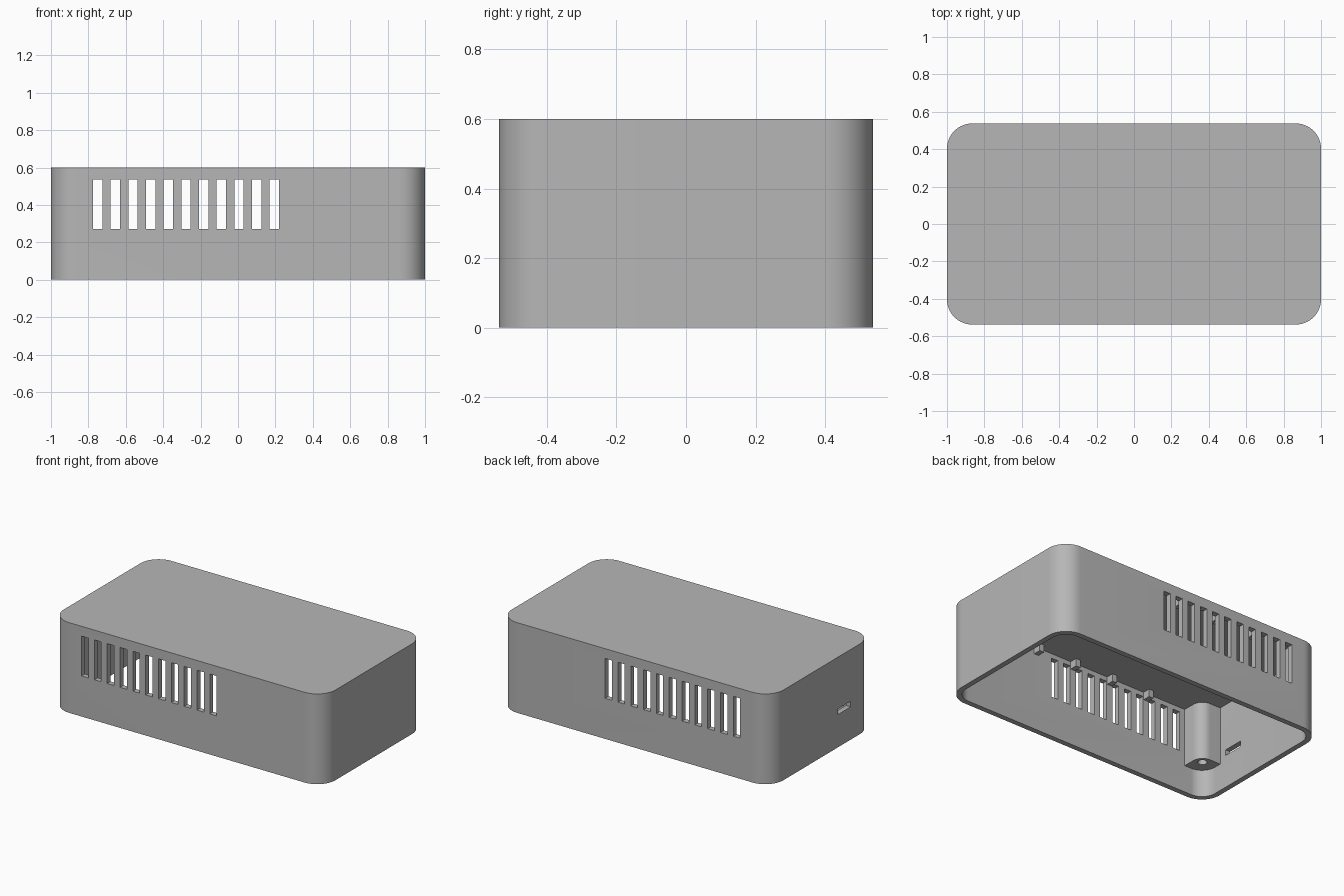
import bpy
import bmesh
from math import cos, sin, pi, radians

if "Cube" in bpy.data.objects:
    bpy.data.objects.remove(bpy.data.objects["Cube"])

# Overall sizes
HX, HY, H = 1.0, 0.5375, 0.6
WALL, RADIUS = 0.035, 0.135
PITCH, FIRST_VENT, VENT_W = 0.0944, -0.75, 0.05

grey = bpy.data.materials.new("matte_grey")
grey.use_nodes = True
colour = (0.47, 0.47, 0.47, 1)
grey.diffuse_color = colour
grey.node_tree.nodes["Principled BSDF"].inputs["Base Color"].default_value = colour

CORNERS = [(1, 1), (-1, 1), (-1, -1), (1, -1)]


def prism(name, centre, half, z0, z1, radii=None, steps=14):
    """Upright prism on a rectangle whose corners are rounded by sign pair."""
    radii = radii or {}
    outline = []
    for i, (sx, sy) in enumerate(CORNERS):
        r = radii.get((sx, sy), 0)
        cx = centre[0] + sx * (half[0] - r)
        cy = centre[1] + sy * (half[1] - r)
        for k in range(steps + 1 if r else 1):
            a = pi / 2 * (i + k / steps)
            outline.append((cx + r * cos(a), cy + r * sin(a), z0))
    bm = bmesh.new()
    base = bm.faces.new([bm.verts.new(p) for p in outline])
    top = bmesh.ops.extrude_face_region(bm, geom=[base])["geom"]
    bmesh.ops.translate(bm, vec=(0, 0, z1 - z0),
                        verts=[v for v in top if isinstance(v, bmesh.types.BMVert)])
    bmesh.ops.recalc_face_normals(bm, faces=bm.faces)
    mesh = bpy.data.meshes.new(name)
    bm.to_mesh(mesh)
    bm.free()
    mesh.materials.append(grey)
    obj = bpy.data.objects.new(name, mesh)
    bpy.context.collection.objects.link(obj)
    return obj


def cut(obj, cutters):
    """Subtract every cutter from the object, then discard the cutters."""
    for c in cutters:
        c.hide_render = True
        mod = obj.modifiers.new("cut", "BOOLEAN")
        mod.operation, mod.solver, mod.object = "DIFFERENCE", "EXACT", c
    graph = bpy.context.evaluated_depsgraph_get()
    obj_mesh = bpy.data.meshes.new_from_object(obj.evaluated_get(graph))
    obj.modifiers.clear()
    obj.data = obj_mesh
    for c in cutters:
        bpy.data.objects.remove(c)


def all_round(r):
    return {c: r for c in CORNERS}


# Case: rounded shell open underneath
case = prism("case_shell", (0, 0), (HX, HY), 0, H, all_round(RADIUS))
cutters = [prism("cavity", (0, 0), (HX - WALL, HY - WALL), -0.1, H - WALL,
                 all_round(RADIUS - WALL))]

# Vents through front and back walls
for i in range(11):
    cutters.append(prism("vent_cutter", (FIRST_VENT + i * PITCH, 0),
                         (VENT_W / 2, 0.7), 0.27, 0.535))

# Cable port in the right wall
cutters.append(prism("port_cutter", (-HX, -0.235), (0.1, 0.068), 0.218, 0.256))
cut(case, cutters)
parts = [case]

# Screw posts in the four corners
for sx, sy in CORNERS:
    post = prism("screw_post", (sx * 0.9, sy * 0.4375), (0.085, 0.085), 0.18, H - 0.02,
                 {(sx, sy): 0.12, (-sx, -sy): 0.07})
    hole = prism("screw_hole", (sx * 0.87, sy * 0.405), (0.028, 0.028), 0.1, 0.5,
                 all_round(0.0279), 6)
    cut(post, [hole])
    parts.append(post)

# Small tabs under the roof, between every third vent
for sy in (-1, 1):
    for i in range(4):
        x = FIRST_VENT + (2.5 + 3 * i) * PITCH
        parts.append(prism("roof_tab", (x, sy * (HY - 0.05)), (0.017, 0.035),
                           0.515, H - 0.02))

# Smooth rounded corners, keep edges sharp
bpy.ops.object.select_all(action="DESELECT")
for p in parts:
    p.select_set(True)
bpy.context.view_layer.objects.active = case
bpy.ops.object.shade_smooth_by_angle(angle=radians(30))
